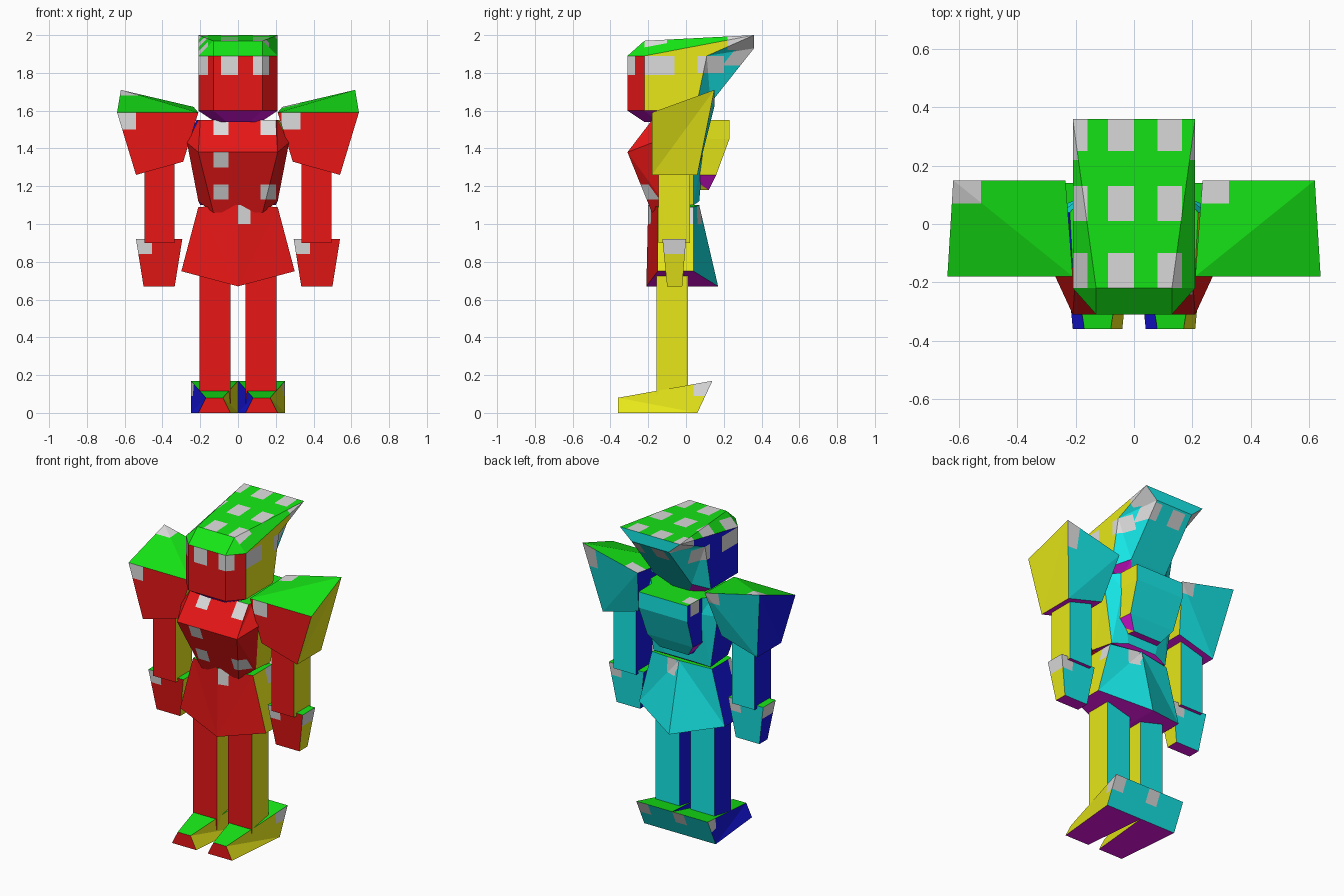
import bpy, bmesh
from mathutils import Vector

cube = bpy.data.objects.get("Cube")
if cube:
    bpy.data.objects.remove(cube)

COLOURS = {
    "yellow": (0.8, 0.8, 0.01), "blue": (0.008, 0.008, 0.8),
    "cyan": (0.008, 0.8, 0.8), "red": (0.8, 0.008, 0.008),
    "green": (0.008, 0.8, 0.008), "magenta": (0.8, 0.008, 0.8),
    "grey": (0.72, 0.72, 0.72),
}
NAMES = list(COLOURS)
MATS = []
for name, rgb in COLOURS.items():
    m = bpy.data.materials.new(name)
    m.use_nodes = True
    m.diffuse_color = (*rgb, 1)
    bsdf = m.node_tree.nodes["Principled BSDF"]
    bsdf.inputs["Base Color"].default_value = (*rgb, 1)
    bsdf.inputs["Roughness"].default_value = 0.9
    MATS.append(m)

# Facing directions: axis and sign
DIRS = {"left": (0, 1), "right": (0, -1), "back": (1, 1),
        "front": (1, -1), "top": (2, 1), "under": (2, -1)}
WEIGHT = (1, 1.3, 1.35)


def mirror(half):
    """Closed ring from its +x half."""
    return half + [(-x, y, z) for x, y, z in reversed(half)]


def rect(x0, x1, y0, y1, z):
    return [(x0, y0, z), (x1, y0, z), (x1, y1, z), (x0, y1, z)]


def colour_by_facing(f, front_of, back_of):
    n, y = f.normal, f.calc_center_median().y
    if y < front_of:
        return NAMES.index("red")
    if y > back_of and n.z < 0.3:
        return NAMES.index("cyan")
    a = max(range(3), key=lambda i: abs(n[i]) * WEIGHT[i])
    return 2 * a + (n[a] < 0)


def cut_patch(bm, facing, u0, u1, v0, v1):
    """Cut a rectangle into the faces turned one way and paint it grey."""
    a, s = DIRS[facing]
    u, v = [i for i in range(3) if i != a]

    def facing_faces():
        bm.normal_update()
        return [f for f in bm.faces if f.normal[a] * s > 0.25]

    for axis, pos in ((u, u0), (u, u1), (v, v0), (v, v1)):
        faces = facing_faces()
        geom = set(faces)
        for f in faces:
            geom.update(f.edges)
            geom.update(f.verts)
        co, no = Vector(), Vector()
        co[axis], no[axis] = pos, 1
        bmesh.ops.bisect_plane(bm, geom=list(geom), dist=1e-5, plane_co=co, plane_no=no)
    for f in facing_faces():
        c = f.calc_center_median()
        if u0 < c[u] < u1 and v0 < c[v] < v1:
            f.material_index = NAMES.index("grey")


def part(name, rings, patches=(), side=1, front_of=-9, back_of=9):
    """Loft through rings, cap both ends, colour by facing direction."""
    bm = bmesh.new()
    loops = [[bm.verts.new((x * side, y, z)) for x, y, z in r] for r in rings]
    count = len(loops[0])
    for lo, hi in zip(loops, loops[1:]):
        for i in range(count):
            j = (i + 1) % count
            bm.faces.new((lo[i], lo[j], hi[j], hi[i]))
    bm.faces.new(loops[0][::-1])
    bm.faces.new(loops[-1])
    bmesh.ops.remove_doubles(bm, verts=bm.verts[:], dist=1e-4)
    bmesh.ops.connect_verts_nonplanar(bm, angle_limit=0.02, faces=bm.faces[:])
    bmesh.ops.recalc_face_normals(bm, faces=bm.faces[:])
    bm.normal_update()
    for f in bm.faces:
        f.material_index = colour_by_facing(f, front_of, back_of)
    for p in patches:
        cut_patch(bm, *p)
    me = bpy.data.meshes.new(name)
    bm.to_mesh(me)
    bm.free()
    for m in MATS:
        me.materials.append(m)
    ob = bpy.data.objects.new(name, me)
    bpy.context.collection.objects.link(ob)
    return ob


# Helmeted head with swept-back crest
COLUMNS = ((-0.22, -0.16), (-0.09, 0), (0.08, 0.165))
head_patches = [("front", *c, 1.79, 1.89) for c in COLUMNS]
head_patches += [("top", *c, *r) for c in COLUMNS
                 for r in ((-0.22, -0.1), (0.01, 0.13), (0.25, 0.37))]
head_patches += [("back", *c, 1.84, 1.92) for c in COLUMNS[1:]]
for s in ("left", "right"):
    head_patches += [(s, -0.22, -0.06, 1.79, 1.89), (s, 0.06, 0.2, 1.8, 1.89),
                     (s, 0.22, 0.36, 1.92, 2.0)]
part("head", [
    mirror([(0.06, -0.22, 1.54), (0.12, -0.15, 1.54), (0.12, 0, 1.54), (0.06, 0.05, 1.55)]),
    mirror([(0.13, -0.31, 1.6), (0.21, -0.22, 1.6), (0.21, 0.05, 1.6), (0.13, 0.13, 1.64)]),
    mirror([(0.13, -0.31, 1.89), (0.21, -0.22, 1.89), (0.21, 0.11, 1.89), (0.13, 0.36, 1.93)]),
    mirror([(0.13, -0.22, 1.97), (0.13, -0.22, 1.97), (0.21, 0.36, 2), (0.21, 0.36, 2)]),
], head_patches, back_of=0.12)

# Chest
part("torso", [
    mirror([(0.13, -0.18, 1.06), (0.21, -0.12, 1.12), (0.2, 0.04, 1.1), (0.1, 0.07, 1.12)]),
    mirror([(0.21, -0.31, 1.38), (0.27, -0.18, 1.43), (0.25, 0.04, 1.43), (0.17, 0.1, 1.45)]),
    mirror([(0.2, -0.18, 1.55), (0.21, -0.15, 1.55), (0.22, 0.04, 1.55), (0.17, 0.1, 1.55)]),
], [("front", x, x + 0.08, z, z + 0.08)
    for x, z in ((-0.13, 1.47), (0.12, 1.47), (-0.13, 1.3), (-0.13, 1.13), (0.12, 1.13))],
    front_of=-0.14)

# Back pack
part("back_pack", [
    mirror([(0.12, 0, 1.18), (0.1, 0.12, 1.18)]),
    mirror([(0.17, 0, 1.26), (0.16, 0.16, 1.26)]),
    mirror([(0.18, 0, 1.45), (0.17, 0.23, 1.45)]),
    mirror([(0.18, 0, 1.55), (0.17, 0.23, 1.55)]),
], [("right", 0.12, 0.2, 1.47, 1.55), ("top", -0.17, -0.11, 0.12, 0.2)])

# Flared skirt
part("skirt", [
    mirror([(0, -0.21, 0.67), (0.3, -0.15, 0.75), (0.3, 0.04, 0.75), (0, 0.17, 0.67)]),
    mirror([(0, -0.2, 1.1), (0.21, -0.15, 1.09), (0.21, 0.04, 1.09), (0, 0.07, 1.1)]),
], [("front", 0, 0.065, 1.0, 1.1), ("back", 0.02, 0.09, 1.0, 1.1),
    ("left", -0.03, 0.08, 1.0, 1.1), ("right", -0.22, -0.12, 1.0, 1.1)])

# Limbs, built once per side
for label, side in (("left", 1), ("right", -1)):

    def span(a, b, width, at_low_end):
        """Strip at the lower-x or higher-x end of a part on this side."""
        lo, hi = sorted((a * side, b * side))
        return (lo, lo + width) if at_low_end else (hi - width, hi)

    part(label + "_shoulder", [
        [(0.29, -0.18, 1.33), (0.54, -0.18, 1.26), (0.54, 0.06, 1.26), (0.29, 0.06, 1.33)],
        [(0.21, -0.18, 1.59), (0.64, -0.18, 1.59), (0.62, 0.15, 1.71), (0.235, 0.15, 1.62)],
    ], [("front", *span(0.23, 0.64, 0.1, True), 1.5, 1.59),
        ("top", *span(0.22, 0.63, 0.105, True), 0.07, 0.16),
        ("back", *span(0.23, 0.63, 0.1, False), 1.56, 1.72)], side)

    part(label + "_arm", [rect(0.335, 0.495, -0.145, 0.02, z) for z in (0.9, 1.36)], side=side)

    part(label + "_hand", [
        rect(0.335, 0.5, -0.1, -0.02, 0.67), rect(0.295, 0.54, -0.125, 0, 0.92),
    ], [("front", *span(0.295, 0.54, 0.085, True), 0.84, 0.93),
        ("back", *span(0.295, 0.54, 0.085, False), 0.84, 0.93),
        (label, -0.13, 0.01, 0.84, 0.93)], side)

    part(label + "_leg", [rect(0.04, 0.205, -0.155, 0.01, z) for z in (0.05, 0.8)], side=side)

    part(label + "_foot", [
        [(0.04, -0.36, 0), (0.21, -0.36, 0), (0.25, 0.06, 0), (0, 0.06, 0)],
        [(0.08, -0.36, 0.08), (0.17, -0.36, 0.08), (0.25, 0.14, 0.17), (0, 0.14, 0.17)],
    ], [(label, 0.04, 0.15, 0.09, 0.17),
        ("back", *span(0, 0.25, 0.08, False), 0.09, 0.18)], side)
